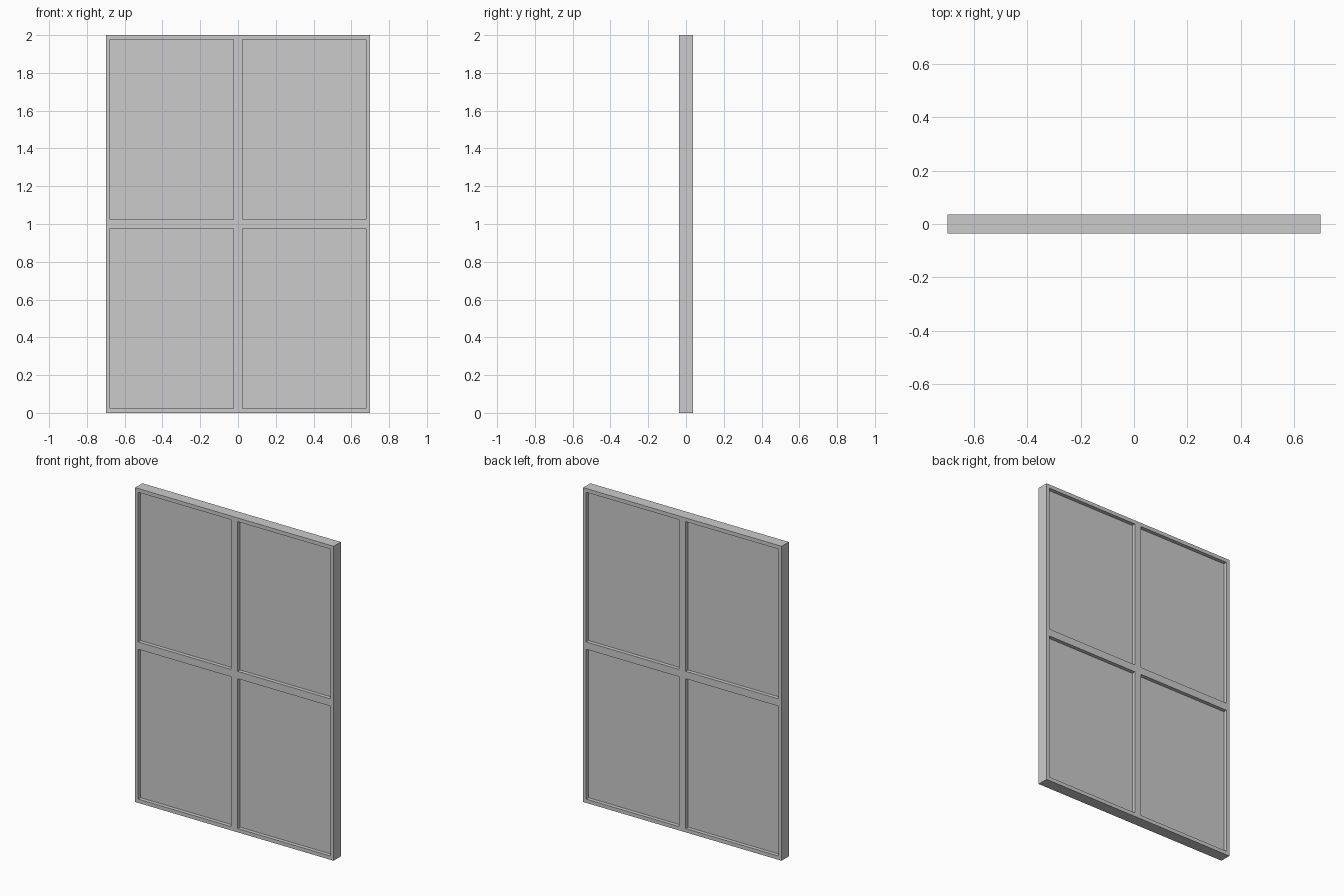
import bpy, bmesh

if "Cube" in bpy.data.objects:
    bpy.data.objects.remove(bpy.data.objects["Cube"])

W, H, D = 0.698, 2.0, 0.036      # half width, height, half depth
XS = [-W, -0.677, -0.023, 0.023, 0.677, W]
ZS = [0, 0.024, 0.977, 1.024, 1.976, H]
PANE = 0.012                     # half thickness of the panes
TUCK = 0.004                     # how far panes sit inside the frame


def finish(bm, name):
    bmesh.ops.recalc_face_normals(bm, faces=bm.faces)
    me = bpy.data.meshes.new(name)
    bm.to_mesh(me)
    bm.free()
    ob = bpy.data.objects.new(name, me)
    bpy.context.collection.objects.link(ob)
    return ob


def slab(name, xs, zs, half, is_hole=lambda i, j: False):
    """Grid of cells with optional holes, extruded along y."""
    bm = bmesh.new()
    v = [[bm.verts.new((x, -half, z)) for z in zs] for x in xs]
    for i in range(len(xs) - 1):
        for j in range(len(zs) - 1):
            if not is_hole(i, j):
                bm.faces.new((v[i][j], v[i + 1][j], v[i + 1][j + 1], v[i][j + 1]))
    ext = bmesh.ops.extrude_face_region(bm, geom=bm.faces[:], use_keep_orig=True)
    moved = [g for g in ext["geom"] if isinstance(g, bmesh.types.BMVert)]
    bmesh.ops.translate(bm, verts=moved, vec=(0, 2 * half, 0))
    return finish(bm, name)


# Frame with crossing bars, as one solid
slab("window_frame", XS, ZS, D, lambda i, j: i % 2 == 1 and j % 2 == 1)

# Four recessed panes
for i, side in ((1, "left"), (3, "right")):
    for j, level in ((1, "lower"), (3, "upper")):
        slab(f"pane_{level}_{side}",
             [XS[i] - TUCK, XS[i + 1] + TUCK],
             [ZS[j] - TUCK, ZS[j + 1] + TUCK], PANE)
